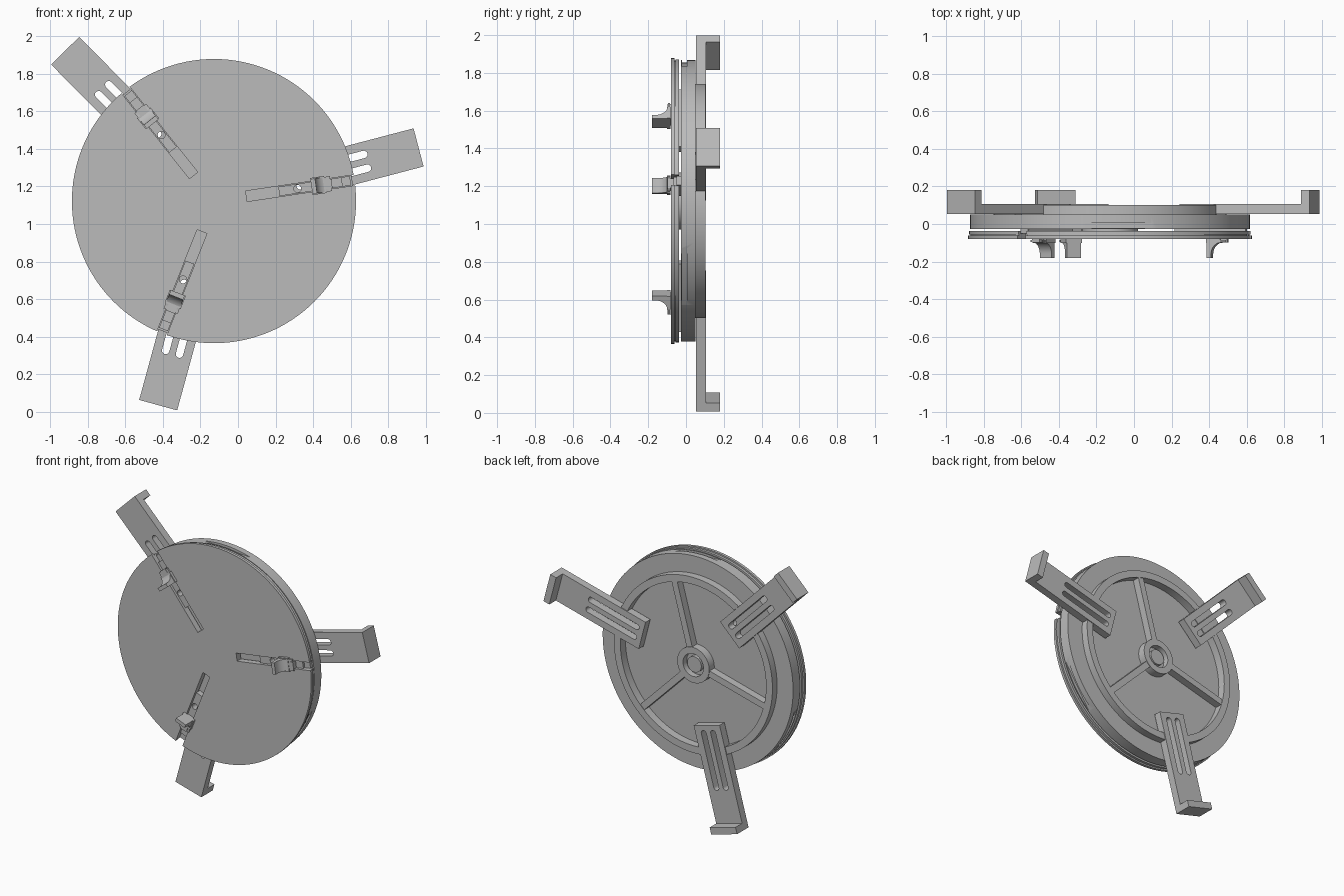
import bpy, bmesh
from math import pi, sin, cos, radians
from mathutils import Matrix, Vector

cube = bpy.data.objects.get("Cube")
if cube:
    bpy.data.objects.remove(cube)

grey = bpy.data.materials.new("machined grey")
grey.use_nodes = True
COLOUR = (0.5, 0.5, 0.5, 1)
grey.diffuse_color = COLOUR
grey.node_tree.nodes["Principled BSDF"].inputs["Base Color"].default_value = COLOUR

CENTRE = Matrix.Translation((-0.128, 0, 1.122))
ARMS = [14.7 + 120 * k for k in range(3)]
TRACKS = [8.5 + 120 * k for k in range(3)]


def finish(name, bm, angle=0):
    """Turn a mesh built along the local radius (x) into a placed object."""
    bmesh.ops.remove_doubles(bm, verts=bm.verts, dist=1e-5)
    bmesh.ops.recalc_face_normals(bm, faces=bm.faces)
    bm.transform(CENTRE @ Matrix.Rotation(-radians(angle), 4, 'Y'))
    mesh = bpy.data.meshes.new(name)
    bm.to_mesh(mesh)
    bm.free()
    mesh.materials.append(grey)
    ob = bpy.data.objects.new(name, mesh)
    bpy.context.collection.objects.link(ob)
    return ob


def lathe(name, profile, steps=128):
    """Spin (radius, y) points around the disc axis."""
    bm = bmesh.new()
    vs = [bm.verts.new((r, y, 0)) for r, y in profile]
    es = [bm.edges.new(p) for p in zip(vs, vs[1:])]
    bmesh.ops.spin(bm, geom=vs + es, axis=(0, 1, 0), cent=(0, 0, 0),
                   angle=2 * pi, steps=steps)
    return finish(name, bm)


def prism(name, pts, lo, hi, angle, across=False):
    """Extrude (radius, tangent) points along y, or (radius, y) points across."""
    bm = bmesh.new()
    place = (lambda a, b, c: (a, b, c)) if across else (lambda a, b, c: (a, c, b))
    face = bm.faces.new([bm.verts.new(place(a, b, lo)) for a, b in pts])
    out = bmesh.ops.extrude_face_region(bm, geom=[face])["geom"]
    move = Vector(place(0, 0, hi - lo))
    for v in out:
        if isinstance(v, bmesh.types.BMVert):
            v.co += move
    return finish(name, bm, angle)


def box(name, r0, r1, width, y0, y1, angle):
    w = width / 2
    return prism(name, [(r0, -w), (r1, -w), (r1, w), (r0, w)], y0, y1, angle)


def capsule(name, r0, r1, t, rad, y0, y1, angle):
    """Round-ended slot; equal radii give a plain round hole."""
    n = 10
    pts = [(r1 + rad * cos(a), t + rad * sin(a))
           for a in [-pi / 2 + pi * i / n for i in range(n + 1)]]
    pts += [(r0 - rad * cos(a), t - rad * sin(a))
            for a in [-pi / 2 + pi * i / n for i in range(n + 1)]]
    if r0 == r1:
        pts = pts[:n] + pts[n + 1:-1]
    return prism(name, pts, y0, y1, angle)


def cut(ob, cutters):
    bpy.context.view_layer.objects.active = ob
    for c in cutters:
        c.hide_render = True
        m = ob.modifiers.new("cut", 'BOOLEAN')
        m.operation, m.solver, m.object = 'DIFFERENCE', 'EXACT', c
        bpy.ops.object.modifier_apply(modifier=m.name)
        bpy.data.objects.remove(c)


# Main body: flat rim, raised ring, recessed floor and central hub
body = lathe("body", [
    (0, -0.027), (0.745, -0.027), (0.745, 0.05), (0.62, 0.05), (0.62, 0.102),
    (0.57, 0.102), (0.57, 0.045), (0.125, 0.045), (0.125, 0.102), (0.08, 0.102),
    (0.08, 0.06), (0.055, 0.06), (0.055, 0.09), (0, 0.09)])
cutters = []
for a in ARMS:
    cutters.append(box("arm_pocket", 0.4, 0.8, 0.212, 0.0501, 0.2, a))
for a in TRACKS:
    cutters.append(capsule("bolt_hole", 0.45, 0.45, 0, 0.02, -0.1, 0.2, a))
    cutters.append(box("rim_recess", 0.723, 0.9, 0.37, -0.02, 0.006, a + 78))
cut(body, cutters)

# Front face plate with a grooved edge and three open tracks
plate = lathe("front_plate", [
    (0, -0.08), (0.757, -0.08), (0.757, -0.06), (0.744, -0.06), (0.744, -0.055),
    (0.75, -0.055), (0.75, -0.037), (0.15, -0.037), (0.15, -0.027), (0, -0.027)])
cut(plate, [box("track", 0.175, 0.9, 0.056, -0.2, 0, a) for a in TRACKS])

# Spokes on the back
for a in ARMS:
    box("back_spoke", 0.12, 0.58, 0.045, 0.04, 0.098, a + 60)

# Hooked arms with twin slots
for a in ARMS:
    profile = [(0.41, 0.053), (1.127, 0.053), (1.127, 0.181),
               (1.08, 0.181), (1.08, 0.107), (0.41, 0.107)]
    arm = prism("hooked_arm", profile, -0.105, 0.105, a, across=True)
    cut(arm, [capsule("arm_slot", 0.465, 0.835, t, 0.02, 0, 0.16, a)
              for t in (-0.038, 0.038)])

# Sliders in the tracks, each carrying a curved jaw
for a in TRACKS:
    slider = box("slider", 0.35, 0.69, 0.05, -0.066, -0.026, a)
    cut(slider, [capsule("bolt_hole", 0.45, 0.45, 0, 0.02, -0.2, 0.2, a)])
    box("slider_tail", 0.69, 0.735, 0.05, -0.05, -0.026, a)
    box("jaw_foot", 0.53, 0.635, 0.05, -0.098, -0.06, a)
    box("jaw_base", 0.525, 0.6, 0.092, -0.1, -0.081, a)
    curve = [(0.615 - 0.065 * cos(t), -0.16 + 0.065 * sin(t))
             for t in [pi / 2 * i / 8 for i in range(9)]]
    jaw = [(0.525, -0.085), (0.525, -0.181), (0.55, -0.181)] + curve + [(0.63, -0.095), (0.63, -0.085)]
    prism("jaw", jaw, -0.04, 0.04, a, across=True)

# Smooth round walls, keep corners crisp
for ob in bpy.context.collection.objects:
    ob.select_set(ob.type == 'MESH')
bpy.ops.object.shade_smooth_by_angle(angle=radians(30))
